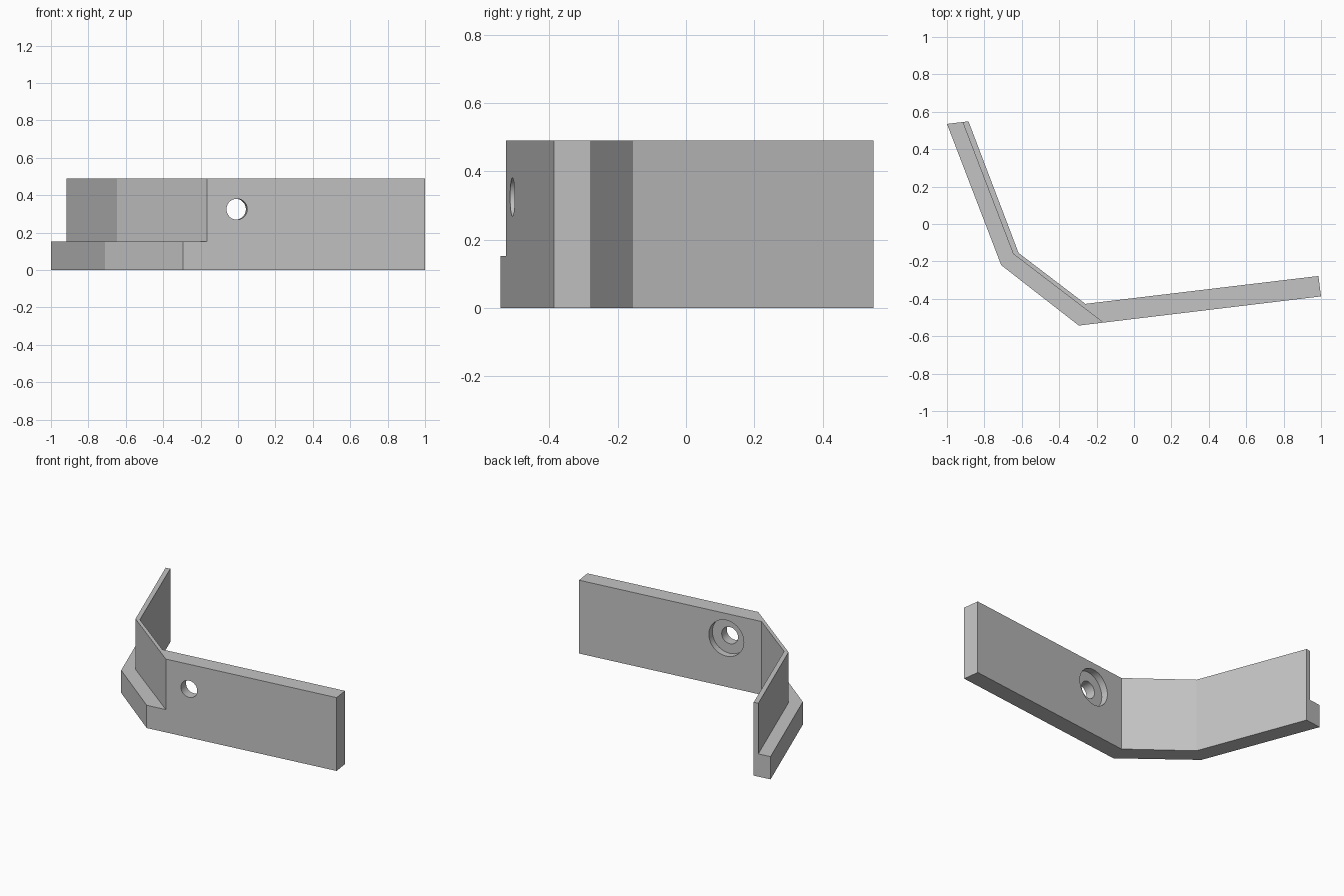
import bpy, bmesh, math
from mathutils import Vector, Matrix

if "Cube" in bpy.data.objects:
    bpy.data.objects.remove(bpy.data.objects["Cube"], do_unlink=True)

HEIGHT, STEP = 0.49, 0.152

gray = bpy.data.materials.new("plain gray")
gray.use_nodes = True
color = (0.55, 0.55, 0.55, 1)
gray.diffuse_color = color
gray.node_tree.nodes["Principled BSDF"].inputs["Base Color"].default_value = color


def add_object(name, bm):
    bmesh.ops.recalc_face_normals(bm, faces=bm.faces)
    mesh = bpy.data.meshes.new(name)
    bm.to_mesh(mesh)
    bm.free()
    mesh.materials.append(gray)
    obj = bpy.data.objects.new(name, mesh)
    bpy.context.collection.objects.link(obj)
    return obj


def prism(name, outline, z0, z1):
    bm = bmesh.new()
    face = bm.faces.new([bm.verts.new((x, y, z0)) for x, y in outline])
    top = bmesh.ops.extrude_face_region(bm, geom=[face])["geom"]
    bmesh.ops.translate(bm, vec=(0, 0, z1 - z0),
                        verts=[v for v in top if isinstance(v, bmesh.types.BMVert)])
    return add_object(name, bm)


def cylinder(name, center, axis, radius, depth):
    bm = bmesh.new()
    turn = axis.to_track_quat("Z", "Y").to_matrix().to_4x4()
    bmesh.ops.create_cone(bm, cap_ends=True, segments=48, radius1=radius, radius2=radius,
                          depth=depth, matrix=Matrix.Translation(center) @ turn)
    return add_object(name, bm)


def cut(target, cutter):
    mod = target.modifiers.new(cutter.name, "BOOLEAN")
    mod.operation, mod.solver, mod.object = "DIFFERENCE", "EXACT", cutter
    cutter.hide_render = True
    cutter.hide_set(True)
    bpy.context.view_layer.objects.active = target
    bpy.ops.object.modifier_apply(modifier=mod.name)
    bpy.data.objects.remove(cutter, do_unlink=True)


# Bent wall: outer side, then inner side
outer = [(-1, 0.535), (-0.71, -0.22), (-0.295, -0.543), (1, -0.387)]
inner = [(0.986, -0.278), (-0.26, -0.427), (-0.617, -0.155), (-0.885, 0.549)]
wall = prism("bent_bracket", outer + inner, 0, HEIGHT)

# Rabbet that leaves a ledge along the two angled legs
rabbet = [(-0.97, 0.684), (-0.646, -0.16), (-0.021, -0.637),
          (-0.4, -0.9), (-1.3, -0.4), (-1.3, 0.684)]
cut(wall, prism("rabbet_cutter", rabbet, STEP, 0.7))

# Bolt hole with a counterbore on the inner side, square to the long leg
along = (Vector(outer[3]) - Vector(outer[2])).normalized()
normal = Vector((-along.y, along.x, 0))
front = Vector((-0.006, -0.508, 0.325))
cut(wall, cylinder("hole_cutter", front, normal, 0.056, 0.5))
cut(wall, cylinder("counterbore_cutter", front + normal * 0.165, normal, 0.12, 0.2))

# Smooth bore walls, sharp corners
bpy.ops.object.select_all(action="DESELECT")
wall.select_set(True)
bpy.context.view_layer.objects.active = wall
bpy.ops.object.shade_smooth_by_angle(angle=math.radians(25))
